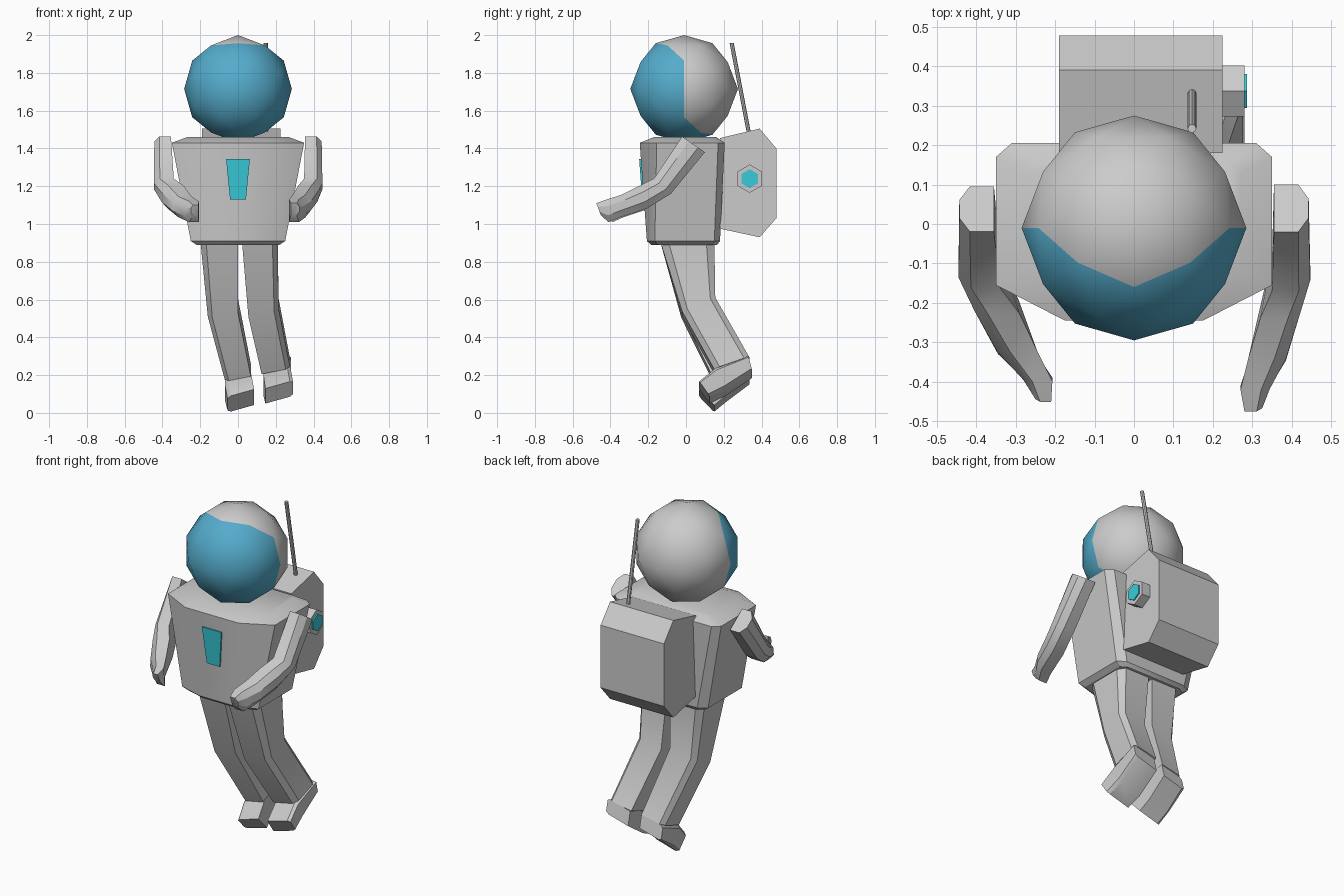
import bpy, bmesh
from math import sin, cos, pi, radians
from mathutils import Vector

if "Cube" in bpy.data.objects:
    bpy.data.objects.remove(bpy.data.objects["Cube"])


def material(name, color):
    m = bpy.data.materials.new(name)
    m.use_nodes = True
    m.diffuse_color = (*color, 1)
    m.node_tree.nodes["Principled BSDF"].inputs["Base Color"].default_value = (*color, 1)
    return m


SUIT = material("suit grey", (0.6, 0.6, 0.6))
VISOR = material("visor blue", (0.09, 0.41, 0.6))
LIGHT = material("light teal", (0.04, 0.6, 0.7))


def finish(name, bm, *mats):
    bmesh.ops.recalc_face_normals(bm, faces=bm.faces)
    mesh = bpy.data.meshes.new(name)
    bm.to_mesh(mesh)
    bm.free()
    for m in mats:
        mesh.materials.append(m)
    obj = bpy.data.objects.new(name, mesh)
    bpy.context.collection.objects.link(obj)
    bpy.ops.object.select_all(action='DESELECT')
    obj.select_set(True)
    bpy.context.view_layer.objects.active = obj
    bpy.ops.object.shade_smooth_by_angle(angle=radians(30))
    return obj


def loft(name, rings, mat):
    """Skin a list of equal point rings and cap both ends."""
    bm = bmesh.new()
    loops = [[bm.verts.new(p) for p in r] for r in rings]
    n = len(loops[0])
    for a, b in zip(loops, loops[1:]):
        for i in range(n):
            j = (i + 1) % n
            bm.faces.new((a[i], a[j], b[j], b[i]))
    bm.faces.new(loops[0])
    bm.faces.new(loops[-1])
    return finish(name, bm, mat)


def limb(name, stations, tilt=0.0, bevel=0.3):
    """Station: upper/front (y, z), lower/back (y, z), inner x, outer x."""
    rings = []
    for up, low, xi, xo in stations:
        ring = []
        for u, v in ((0, 0), (1 - bevel, 0), (1, bevel), (1, 1 - bevel), (1 - bevel, 1), (0, 1)):
            x = xi + (xo - xi) * u
            y, z = Vector(up).lerp(Vector(low), v)
            slope = 0 if z > 0.8 else tilt
            ring.append((x, y, z + slope * (x - (xi + xo) / 2)))
        rings.append(ring)
    return loft(name, rings, SUIT)


# Helmet: subdivided icosahedron, front faces coloured as the visor
bm = bmesh.new()
for a in (-0.526, 0.526):
    for b in (-0.851, 0.851):
        for p in ((b, 0, a), (0, a, b), (a, b, 0)):
            bm.verts.new(p)
bmesh.ops.convex_hull(bm, input=bm.verts)
bmesh.ops.subdivide_edges(bm, edges=bm.edges[:], cuts=1, use_grid_fill=True)
for v in bm.verts:
    v.co.normalize()
for f in bm.faces:
    c = f.calc_center_median()
    f.material_index = 1 if c.y + 0.4 * c.z < 0 else 0
for v in bm.verts:
    v.co = v.co * 0.285 + Vector((0, -0.01, 1.715))
finish("helmet", bm, SUIT, VISOR)


# Torso: chamfered body widening to the shoulders
def torso_ring(z, side, front, y_front, y_side, y_rear, back, y_back):
    half = [(front, y_front), (side, y_side), (side, y_rear), (back, y_back)]
    return [(x, y, z) for x, y in half] + [(-x, y, z) for x, y in reversed(half)]


loft("torso", [
    torso_ring(0.89, 0.22, 0.10, -0.185, -0.15, 0.14, 0.18, 0.165),
    torso_ring(0.91, 0.25, 0.11, -0.207, -0.165, 0.15, 0.20, 0.18),
    torso_ring(1.43, 0.35, 0.175, -0.245, -0.155, 0.17, 0.31, 0.205),
    torso_ring(1.46, 0.27, 0.15, -0.17, -0.12, 0.13, 0.24, 0.16)], SUIT)

# Chest panel lying on the sloping front
panel = [(-0.063, -0.239, 1.345), (0.063, -0.239, 1.345),
         (0.042, -0.223, 1.13), (-0.042, -0.223, 1.13)]
loft("chest_panel", [panel, [(x, y - 0.009, z) for x, y, z in panel]], LIGHT)

# Backpack: side profile stretched across x
profile = [(0.18, 1.455), (0.39, 1.505), (0.478, 1.40), (0.478, 1.03), (0.39, 0.93), (0.18, 0.975)]
loft("backpack", [[(x, y, z) for y, z in profile] for x in (-0.19, 0.225)], SUIT)


# Hexagonal knob and its light on the side of the pack
def hexagon(x, r):
    return [(x, 0.337 + r * cos(pi / 2 + i * pi / 3), 1.24 + r * sin(pi / 2 + i * pi / 3)) for i in range(6)]


loft("pack_knob", [hexagon(0.22, 0.075), hexagon(0.28, 0.075)], SUIT)
loft("pack_light", [hexagon(0.279, 0.05), hexagon(0.287, 0.05)], LIGHT)

# Antenna
loft("antenna", [[(0.147 + 0.011 * cos(i * pi / 4), y + 0.011 * sin(i * pi / 4), z) for i in range(8)]
                 for y, z in ((0.335, 1.47), (0.242, 1.957))], SUIT)

# Arms share one side profile; the inner and outer x differ per arm
arm = [((-0.02, 1.463), (0.10, 1.38)), ((-0.17, 1.24), (-0.08, 1.16)), ((-0.24, 1.205), (-0.21, 1.08)),
       ((-0.34, 1.155), (-0.35, 1.035)), ((-0.42, 1.13), (-0.41, 1.01)), ((-0.475, 1.11), (-0.45, 1.045))]
left_x = [(0.355, 0.443), (0.35, 0.447), (0.32, 0.42), (0.29, 0.385), (0.27, 0.345), (0.28, 0.325)]
right_x = [(0.355, 0.443), (0.34, 0.445), (0.29, 0.405), (0.245, 0.345), (0.207, 0.28), (0.21, 0.25)]
limb("left_arm", [(u, l, a, b) for (u, l), (a, b) in zip(arm, left_x)])
limb("right_arm", [((u[0] * 0.95, u[1] - 0.01 * (u[0] < -0.3)), (l[0] * 0.95, l[1]), -a, -b)
                   for (u, l), (a, b) in zip(arm, right_x)])

# Legs, bent at the knee and trailing behind
limb("left_leg", [((-0.14, 0.92), (0.15, 0.92), 0.02, 0.21),
                  ((-0.02, 0.525), (0.155, 0.60), 0.055, 0.215),
                  ((0.15, 0.22), (0.335, 0.285), 0.125, 0.275)], 0.2, 0.15)
limb("right_leg", [((-0.14, 0.92), (0.15, 0.92), 0.0, -0.20),
                   ((-0.025, 0.515), (0.15, 0.59), 0.0, -0.16),
                   ((0.14, 0.18), (0.32, 0.245), 0.068, -0.07)], 0.2, 0.15)

# Feet, pointing down and forward
limb("left_foot", [((0.33, 0.285), (0.35, 0.205), 0.135, 0.28),
                   ((0.155, 0.22), (0.21, 0.11), 0.135, 0.28),
                   ((0.068, 0.15), (0.125, 0.07), 0.145, 0.292)], 0.28, 0.12)
limb("right_foot", [((0.315, 0.245), (0.335, 0.165), 0.07, -0.07),
                    ((0.15, 0.185), (0.215, 0.075), 0.07, -0.07),
                    ((0.07, 0.105), (0.15, 0.022), 0.085, -0.055)], 0.28, 0.12)
